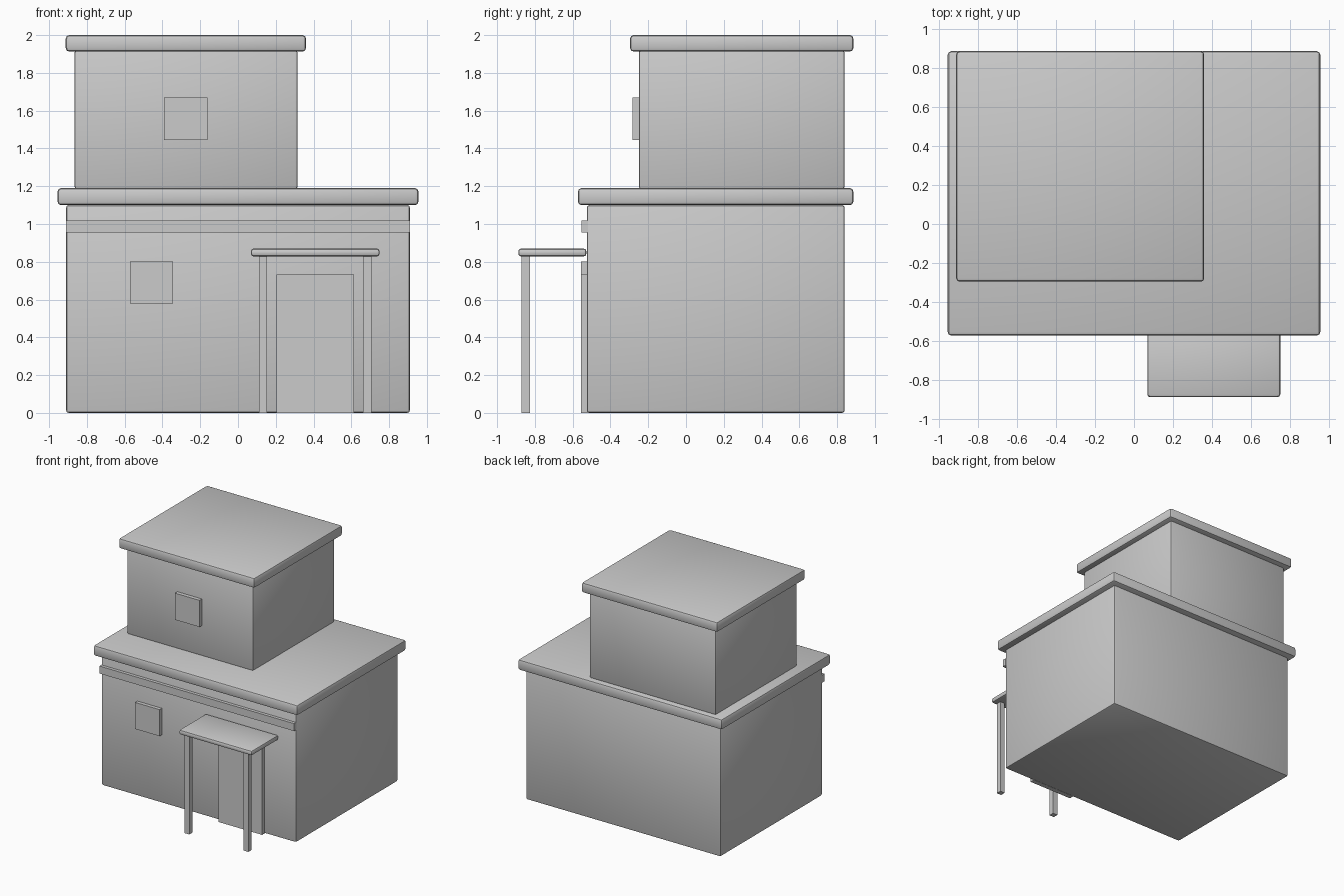
import bpy

if "Cube" in bpy.data.objects:
    bpy.data.objects.remove(bpy.data.objects["Cube"])


def box(name, x, y, z, bevel=0.0, segments=2):
    """Box spanning the given (min, max) ranges, with optional rounded edges."""
    spans = (x, y, z)
    bpy.ops.mesh.primitive_cube_add(size=1, location=[(a + b) / 2 for a, b in spans])
    ob = bpy.context.object
    ob.name = name
    ob.scale = [b - a for a, b in spans]
    bpy.ops.object.transform_apply(location=False, rotation=False, scale=True)
    if bevel:
        mod = ob.modifiers.new("soft_edges", 'BEVEL')
        mod.width = bevel
        mod.segments = segments
        bpy.ops.object.modifier_apply(modifier=mod.name)
        bpy.ops.object.shade_smooth_by_angle()
    return ob


# Ground floor and its overhanging roof slab
box("ground_floor", (-0.91, 0.91), (-0.525, 0.84), (0, 1.10), 0.014)
box("lower_roof", (-0.955, 0.955), (-0.572, 0.886), (1.10, 1.19), 0.018)

# Upper floor set back to the rear left, with its roof slab
box("upper_floor", (-0.866, 0.316), (-0.25, 0.84), (1.185, 1.92), 0.014)
box("upper_roof", (-0.912, 0.36), (-0.296, 0.886), (1.913, 2.0), 0.018)

# Trim band along the front
box("front_band", (-0.91, 0.91), (-0.552, -0.52), (0.955, 1.018))

# Door and windows
box("door", (0.205, 0.615), (-0.556, -0.515), (0, 0.732))
box("lower_window", (-0.572, -0.344), (-0.556, -0.515), (0.578, 0.802))
box("upper_window", (-0.392, -0.162), (-0.283, -0.24), (1.445, 1.67))

# Entrance canopy on two posts
box("canopy", (0.068, 0.75), (-0.888, -0.527), (0.828, 0.87), 0.015)
for side, cx in (("left", 0.132), ("right", 0.684)):
    box(f"canopy_post_{side}", (cx - 0.022, cx + 0.022), (-0.87, -0.826), (0, 0.84))
